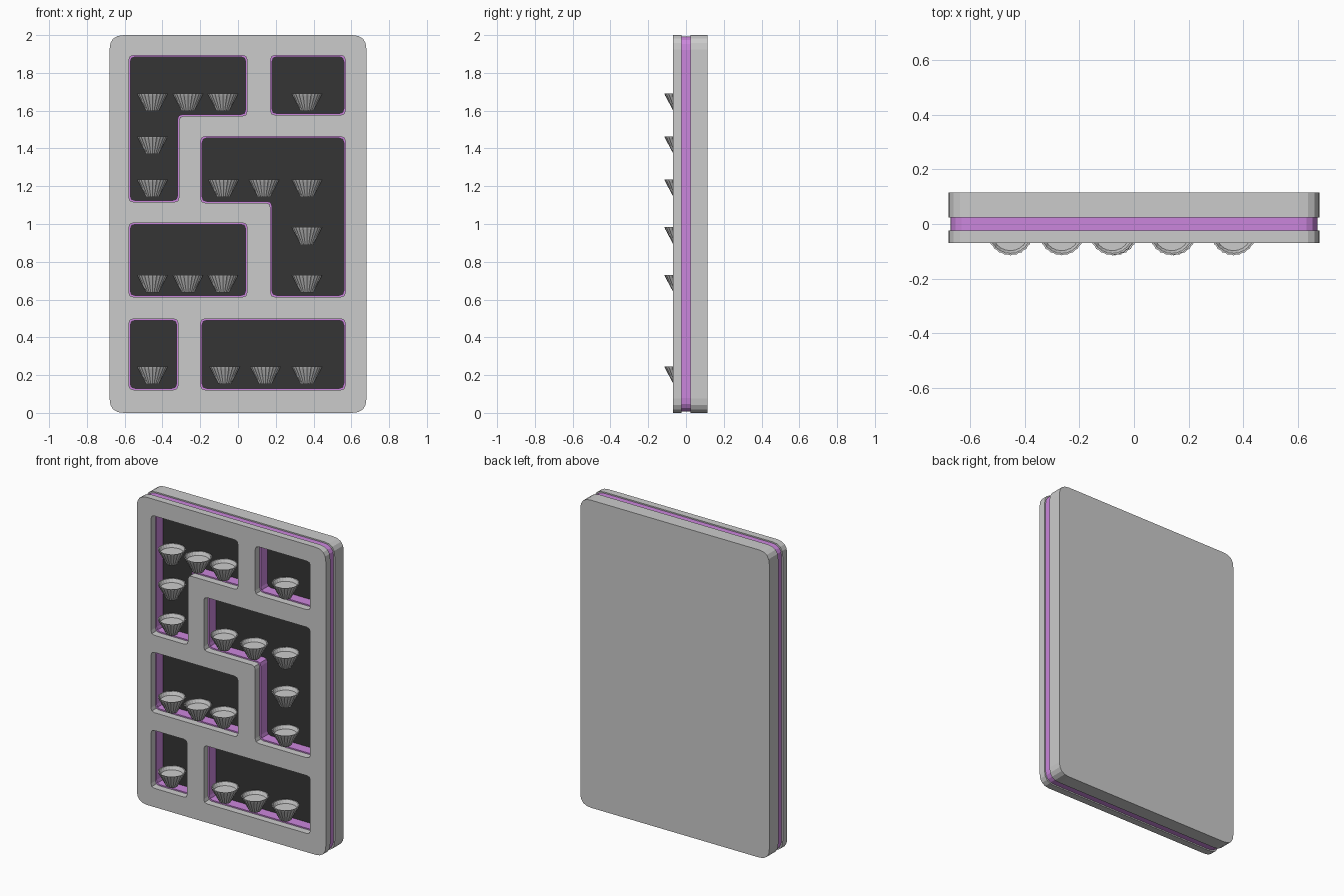
import bpy, bmesh
from math import sin, cos, pi, radians
from mathutils import Vector

if "Cube" in bpy.data.objects:
    bpy.data.objects.remove(bpy.data.objects["Cube"])


def material(name, rgb):
    m = bpy.data.materials.new(name)
    m.diffuse_color = (*rgb, 1)
    m.use_nodes = True
    m.node_tree.nodes["Principled BSDF"].inputs["Base Color"].default_value = m.diffuse_color
    return m


def grow(pts, d):
    """Offset a counter-clockwise right-angled outline outward by d."""
    out = []
    for i, p in enumerate(pts):
        e1 = (Vector(p) - Vector(pts[i - 1])).normalized()
        e2 = (Vector(pts[(i + 1) % len(pts)]) - Vector(p)).normalized()
        out.append((p[0] + d * (e1.y + e2.y), p[1] - d * (e1.x + e2.x)))
    return out


def soften(pts, r, seg):
    """Replace each corner with a small arc."""
    out = []
    for i, p in enumerate(pts):
        p = Vector(p)
        a = p + (Vector(pts[i - 1]) - p).normalized() * r
        b = p + (Vector(pts[(i + 1) % len(pts)]) - p).normalized() * r
        for k in range(seg + 1):
            t = k / seg
            out.append((1 - t) ** 2 * a + 2 * t * (1 - t) * p + t * t * b)
    return out


def slab(name, loops, y0, y1, mat=None):
    """Extrude an x/z outline (first loop) with holes (other loops) from y0 to y1."""
    cu = bpy.data.curves.new(name, 'CURVE')
    cu.dimensions = '2D'
    cu.fill_mode = 'BOTH'
    cu.extrude = (y1 - y0) / 2
    for loop in loops:
        sp = cu.splines.new('POLY')
        sp.points.add(len(loop) - 1)
        for q, p in zip(sp.points, loop):
            q.co = (p[0], p[1], 0, 1)
        sp.use_cyclic_u = True
    tmp = bpy.data.objects.new(name + "_curve", cu)
    bpy.context.collection.objects.link(tmp)
    dg = bpy.context.evaluated_depsgraph_get()
    me = bpy.data.meshes.new_from_object(tmp.evaluated_get(dg))
    bpy.data.objects.remove(tmp)
    bm = bmesh.new()
    bm.from_mesh(me)
    bmesh.ops.remove_doubles(bm, verts=bm.verts, dist=1e-5)
    for v in bm.verts:
        v.co = (v.co.x, (y0 + y1) / 2 - v.co.z, v.co.y)
    bmesh.ops.recalc_face_normals(bm, faces=bm.faces)
    for f in bm.faces:
        f.smooth = False
    bm.to_mesh(me)
    bm.free()
    me.materials.clear()
    if mat:
        me.materials.append(mat)
    ob = bpy.data.objects.new(name, me)
    bpy.context.collection.objects.link(ob)
    return ob


def box(x0, x1, z0, z1):
    return [(x0, z0), (x1, z0), (x1, z1), (x0, z1)]


purple = material("purple", (0.60, 0.24, 0.72))
dark = material("dark", (0.035, 0.035, 0.035))

# Compartment outlines
cells = [
    [(-.57, 1.125), (-.32, 1.125), (-.32, 1.58), (.04, 1.58), (.04, 1.885), (-.57, 1.885)],
    box(.18, .56, 1.585, 1.885),
    [(.18, .622), (.56, .622), (.56, 1.455), (-.19, 1.455), (-.19, 1.12), (.18, 1.12)],
    box(-.57, .04, .622, .998),
    box(-.57, -.325, .13, .49),
    box(-.19, .56, .13, .49),
]
outer = box(-.68, .68, 0, 2)


def outline(d):
    return soften(grow(outer, -d), .075 - d * .5, 4)


def holes(d):
    return [soften(grow(c, d), .025, 2) for c in cells]


# Stacked layers: front frame, coloured core, back tray
slab("front_frame", [outline(0)] + holes(.008), -.069, -.023)
slab("divider_core", [outline(.008)] + holes(0), -.023, .047, purple)
slab("tray_rim", [outline(0), outline(.03)], .023, .049)
slab("back_plate", [outline(0)], .049, .115)
slab("dark_lining", [outline(.035)], .046, .0495, dark)

# Fluted cup, lathed with alternating radii: (radius, height, flute depth)
prof = [(.034, 0, .002), (.079, .084, .003), (.083, .094, .003),
        (.076, .094, .002), (.066, .072, .001)]
N = 48
bm = bmesh.new()
rings = []
for r, z, f in prof:
    rings.append([bm.verts.new(((r - f * (i % 2)) * cos(2 * pi * i / N),
                                (r - f * (i % 2)) * sin(2 * pi * i / N), z))
                  for i in range(N)])
for a, b in zip(rings, rings[1:]):
    for i in range(N):
        j = (i + 1) % N
        bm.faces.new((a[i], a[j], b[j], b[i]))
bm.faces.new(rings[0][::-1])
bm.faces.new(rings[-1])
bmesh.ops.recalc_face_normals(bm, faces=bm.faces)
cup_mesh = bpy.data.meshes.new("cup")
bm.to_mesh(cup_mesh)
bm.free()

# Cup rows: base height -> x positions
L, R = -.453, .365
rows = [(1.597, (L, -.265, -.08, R)), (1.37, (L,)),
        (1.142, (L, -.077, .138, R)), (.89, (R,)),
        (.637, (L, -.265, -.08, R)), (.152, (L, -.07, .145, R))]
n = 0
for z, xs in rows:
    for x in xs:
        n += 1
        ob = bpy.data.objects.new(f"cup_{n}", cup_mesh)
        ob.location = (x, -.032, z)
        bpy.context.collection.objects.link(ob)
